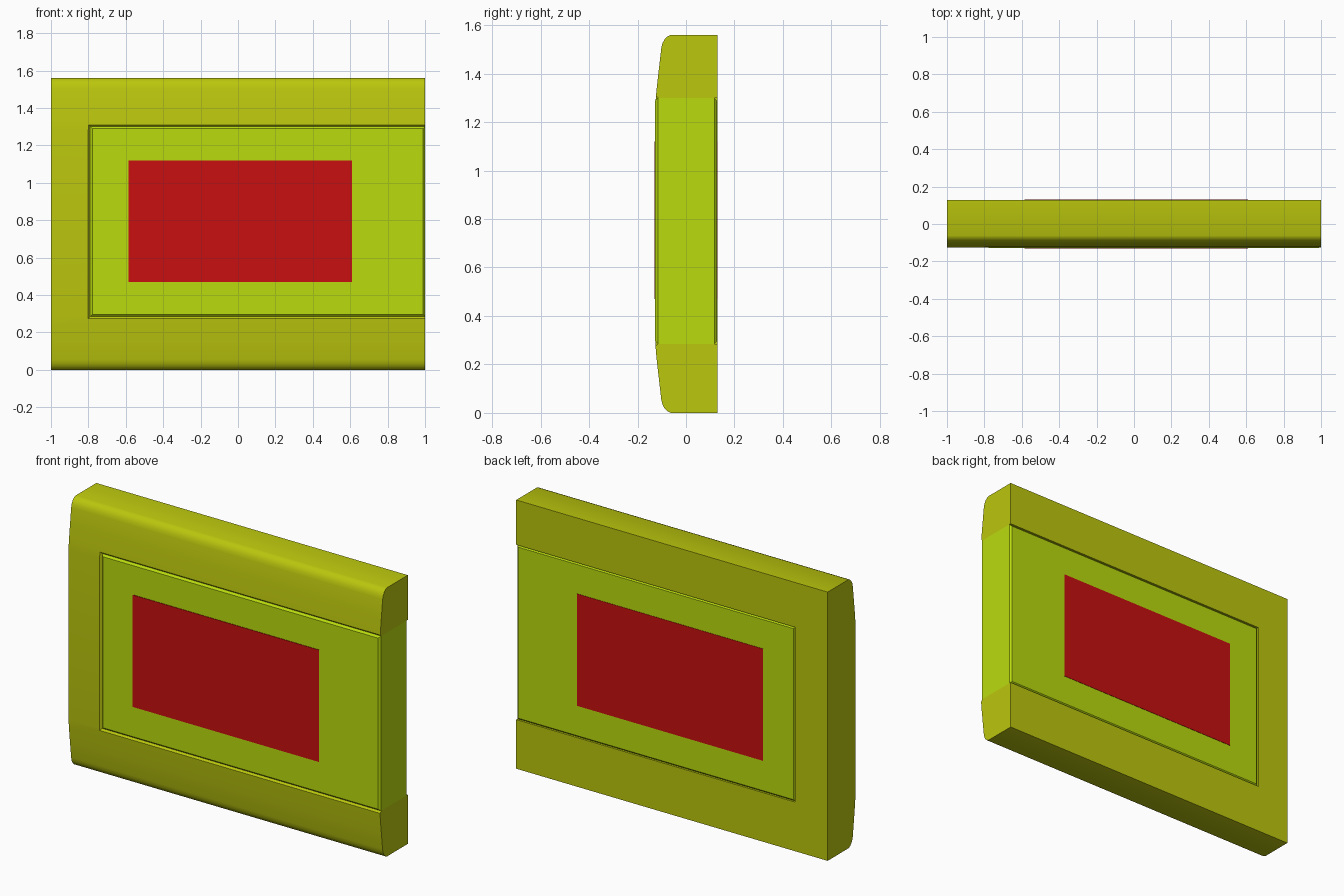
import bpy, bmesh, math

if "Cube" in bpy.data.objects:
    bpy.data.objects.remove(bpy.data.objects["Cube"])


def material(name, rgb):
    m = bpy.data.materials.new(name)
    m.diffuse_color = (*rgb, 1)
    m.use_nodes = True
    m.node_tree.nodes["Principled BSDF"].inputs["Base Color"].default_value = m.diffuse_color
    return m


FRAME = material("olive yellow", (0.50, 0.57, 0.004))
PANEL = material("lime green", (0.49, 0.71, 0.004))
RED = material("red", (0.58, 0.005, 0.005))


def loft(name, rings, mat):
    """Closed solid through rings of equal point count."""
    bm = bmesh.new()
    loops = [[bm.verts.new(p) for p in r] for r in rings]
    n = len(loops[0])
    for a, b in zip(loops, loops[1:]):
        for i in range(n):
            j = (i + 1) % n
            bm.faces.new((a[i], a[j], b[j], b[i]))
    bm.faces.new(loops[0])
    bm.faces.new(loops[-1])
    bmesh.ops.recalc_face_normals(bm, faces=bm.faces)
    me = bpy.data.meshes.new(name)
    bm.to_mesh(me)
    bm.free()
    ob = bpy.data.objects.new(name, me)
    bpy.context.collection.objects.link(ob)
    me.materials.append(mat)
    return ob


def rect(x0, x1, z0, z1, y, grow=0.0):
    x0, z0, z1 = x0 - grow, z0 - grow, z1 + grow
    return [(x0, y, z0), (x1, y, z0), (x1, y, z1), (x0, y, z1)]


H = 1.56
X0, Z0, Z1 = -0.79, 0.285, 1.30

# Frame: rounded front profile run along x
lower = [(-0.062, 0.0), (-0.076, 0.006), (-0.088, 0.018), (-0.097, 0.034),
         (-0.102, 0.055), (-0.113, 0.15), (-0.122, 0.23), (-0.1265, 0.285)]
profile = [(0.129, 0.0)] + lower + [(y, H - z) for y, z in reversed(lower)] + [(0.129, H)]
frame = loft("frame", [[(x, y, z) for y, z in profile] for x in (-1, 1)], FRAME)

# Opening, chamfered at the front and open on the right
cutter = loft("opening_cutter", [rect(X0, 1.3, Z0, Z1, -0.165, 0.05),
                                 rect(X0, 1.3, Z0, Z1, -0.115),
                                 rect(X0, 1.3, Z0, Z1, 0.3)], FRAME)
cutter.hide_render = True
mod = frame.modifiers.new("opening", 'BOOLEAN')
mod.operation = 'DIFFERENCE'
mod.solver = 'EXACT'
mod.object = cutter
bpy.context.view_layer.objects.active = frame
frame.select_set(True)
bpy.ops.object.modifier_apply(modifier=mod.name)
bpy.data.objects.remove(cutter)
bpy.ops.object.shade_smooth_by_angle(angle=math.radians(30))

# Panel with bevelled front and back borders
panel = loft("panel", [rect(X0, 1.0, Z0, Z1, y) for y in (-0.127, 0.128)], PANEL)
bm = bmesh.new()
bm.from_mesh(panel.data)
edges = [e for e in bm.edges if abs(e.verts[0].co.y - e.verts[1].co.y) < 0.01]
bmesh.ops.bevel(bm, geom=edges, offset=0.011, segments=1, affect='EDGES', profile=0.5)
bm.to_mesh(panel.data)
bm.free()

# Red screens on both sides
for name, y0, y1 in (("front_screen", -0.130, -0.125), ("back_screen", 0.125, 0.130)):
    loft(name, [rect(-0.585, 0.61, 0.47, 1.12, y) for y in (y0, y1)], RED)
